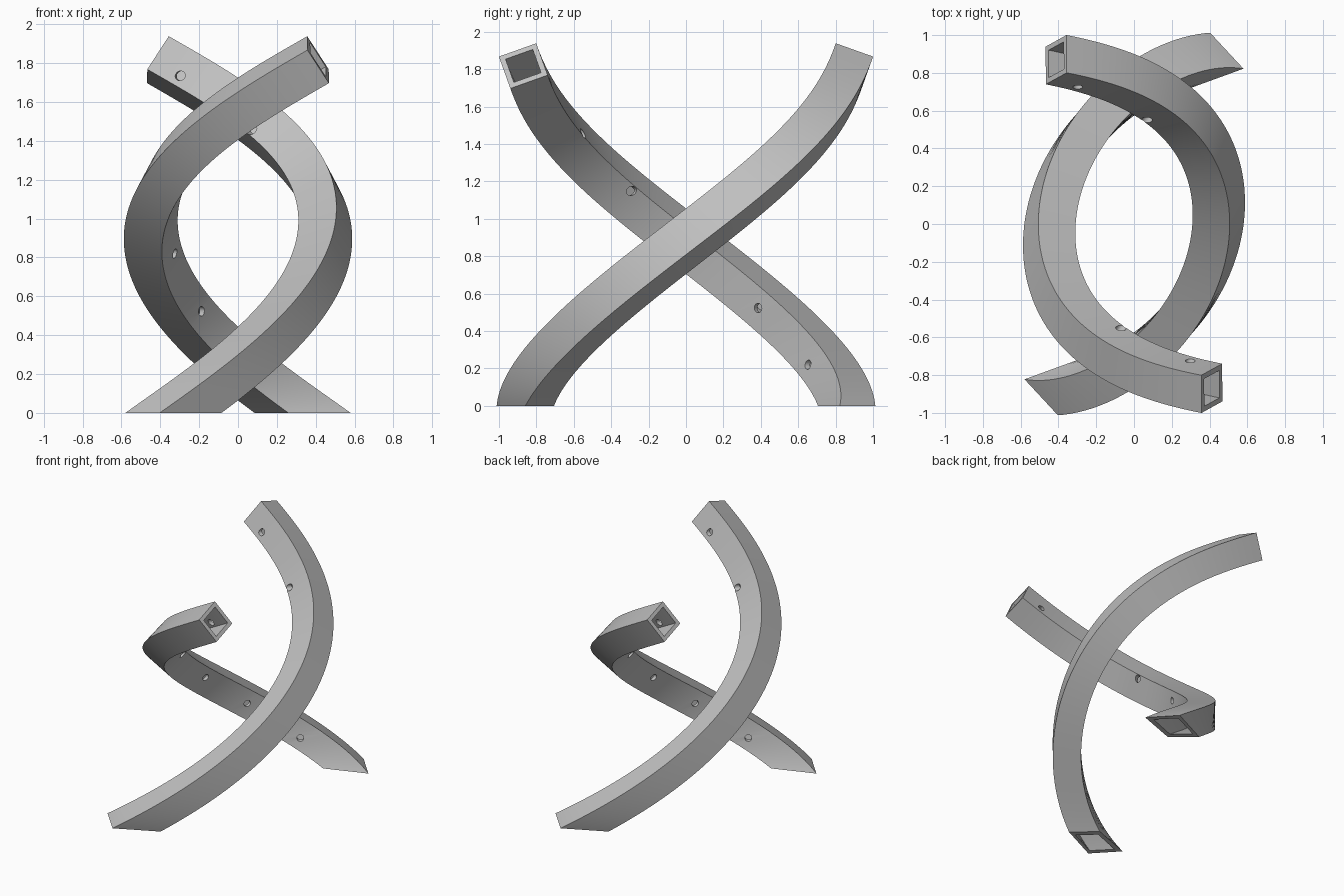
import bpy, bmesh, math
from mathutils import Vector

if "Cube" in bpy.data.objects:
    bpy.data.objects.remove(bpy.data.objects["Cube"])

OUTER, WALL = 0.212, 0.029      # tube width and wall thickness
STEPS = 96
HOLES = [-0.68, -0.36, -0.06, 0.27, 0.59, 0.90]
HOLE_RADIUS = 0.025

metal = bpy.data.materials.new("grey_metal")
metal.diffuse_color = (0.53, 0.53, 0.53, 1)
metal.use_nodes = True
metal.node_tree.nodes["Principled BSDF"].inputs["Base Color"].default_value = metal.diffuse_color


def centre(s):
    """Rising, turning centreline, s from -1 (bottom) to 1 (top)."""
    bulge = 0.13 * s * (1 - s * s) * (1 - max(0, s)**2)
    return Vector((0.445 - 1.009 * s**2 + 0.152 * s**4 + bulge,
                   1.163 * s - 0.293 * s**3 + bulge,
                   0.88 + s - 0.0625 * s**3))


def frame(s):
    """Horizontal outward direction and the rolled section axes."""
    t = (centre(s + 1e-3) - centre(s - 1e-3)).normalized()
    h = Vector((t.y, -t.x, 0)).normalized()
    n = h.cross(t)
    turn = math.atan2(-t.x, t.y)
    roll = math.radians(22.5) + 0.57 * turn
    u = math.cos(roll) * h + math.sin(roll) * n
    v = math.sin(roll) * h - math.cos(roll) * n
    return h, u, v


def corner(s, a, b, size):
    h, u, v = frame(s)
    return centre(s) + (u * a + v * b) * size / 2


def ground_start(a, b, size):
    """Where a corner line meets the ground."""
    lo, hi = -1.25, -0.5
    for _ in range(40):
        mid = (lo + hi) / 2
        if corner(mid, a, b, size).z < 0:
            lo = mid
        else:
            hi = mid
    return hi


def finish(bm, name):
    bmesh.ops.recalc_face_normals(bm, faces=bm.faces)
    mesh = bpy.data.meshes.new(name)
    bm.to_mesh(mesh)
    bm.free()
    mesh.materials.append(metal)
    obj = bpy.data.objects.new(name, mesh)
    bpy.context.collection.objects.link(obj)
    return obj


# Hollow square tube: four outer and four inner corner lines
bm = bmesh.new()
shells = []
for size in (OUTER, OUTER - 2 * WALL):
    lines = []
    for a, b in ((-1, -1), (1, -1), (1, 1), (-1, 1)):
        s0 = ground_start(a, b, size)
        # the slant of the cut fades out quickly so the rings become square
        line = []
        for k in range(STEPS + 1):
            f = k / STEPS
            s = -0.935 + 1.935 * f + (s0 + 0.935) * (1 - f)**3
            line.append(bm.verts.new(corner(s, a, b, size)))
        lines.append(line)
    shells.append(lines)
    for i in range(4):
        p, q = lines[i], lines[(i + 1) % 4]
        for k in range(STEPS):
            bm.faces.new((p[k], q[k], q[k + 1], p[k + 1]))
# Rims at both ends
for k in (0, STEPS):
    for i in range(4):
        j = (i + 1) % 4
        bm.faces.new((shells[0][i][k], shells[0][j][k], shells[1][j][k], shells[1][i][k]))
tube = finish(bm, "curved_tube_right")

# Drill holes through the inward side only
bm = bmesh.new()
for s in HOLES:
    h, u, v = frame(s)
    mat = h.to_track_quat('Z', 'Y').to_matrix().to_4x4()
    mat.translation = centre(s) - h * 0.125
    bmesh.ops.create_cone(bm, cap_ends=True, segments=20, radius1=HOLE_RADIUS,
                          radius2=HOLE_RADIUS, depth=0.25, matrix=mat)
drill = finish(bm, "hole_cutter")
drill.hide_render = True

cut = tube.modifiers.new("holes", 'BOOLEAN')
cut.operation = 'DIFFERENCE'
cut.solver = 'EXACT'
cut.object = drill
bpy.context.view_layer.objects.active = tube
tube.select_set(True)
bpy.ops.object.modifier_apply(modifier=cut.name)
bpy.data.objects.remove(drill)
bpy.ops.object.shade_smooth_by_angle(angle=math.radians(30))

# Second tube, half a turn around the vertical axis
twin = tube.copy()
twin.data = tube.data.copy()
twin.name = "curved_tube_left"
twin.rotation_euler.z = math.pi
bpy.context.collection.objects.link(twin)
